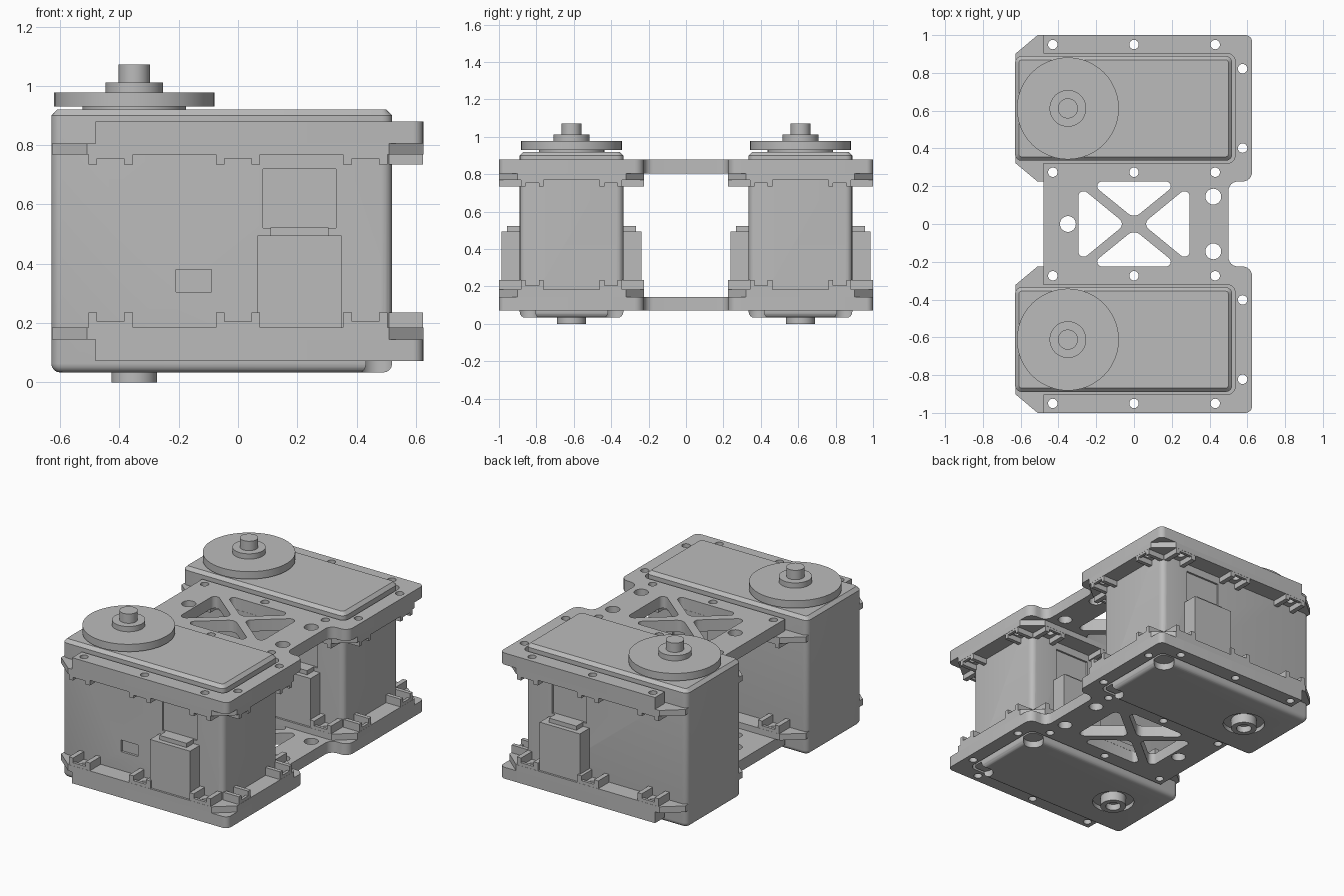
import bpy, bmesh, math
from mathutils import Vector, Matrix

old = bpy.data.objects.get("Cube")
if old:
    bpy.data.objects.remove(old)

grey = bpy.data.materials.new("plain_grey")
grey.use_nodes = True
grey.diffuse_color = (0.5, 0.5, 0.5, 1)
grey.node_tree.nodes["Principled BSDF"].inputs["Base Color"].default_value = (0.5, 0.5, 0.5, 1)

parts = []
SERVO_Y = 0.612   # distance of each servo from the middle
SHAFT_X = -0.35


def add(name, mesh):
    mesh.materials.clear()
    mesh.materials.append(grey)
    ob = bpy.data.objects.new(name, mesh)
    bpy.context.collection.objects.link(ob)
    parts.append(ob)
    return ob


def finish(name, bm):
    bmesh.ops.recalc_face_normals(bm, faces=bm.faces)
    mesh = bpy.data.meshes.new(name)
    bm.to_mesh(mesh)
    bm.free()
    return add(name, mesh)


def put_box(bm, x, y, z):
    """Box from three (low, high) ranges."""
    size = [abs(r[1] - r[0]) for r in (x, y, z)]
    mid = [sum(r) / 2 for r in (x, y, z)]
    m = Matrix.Translation(mid) @ Matrix.Diagonal((*size, 1))
    bmesh.ops.create_cube(bm, size=1, matrix=m)


def box(name, x, y, z):
    bm = bmesh.new()
    put_box(bm, x, y, z)
    return finish(name, bm)


def turned(name, x, y, profile):
    """Solid of revolution from (radius, height) points."""
    bm = bmesh.new()
    vs = [bm.verts.new((r, 0, z)) for r, z in profile]
    es = [bm.edges.new(p) for p in zip(vs, vs[1:])]
    bmesh.ops.spin(bm, geom=vs + es, cent=(0, 0, 0), axis=(0, 0, 1),
                   angle=2 * math.pi, steps=48)
    bmesh.ops.remove_doubles(bm, verts=bm.verts, dist=1e-5)
    bmesh.ops.translate(bm, verts=bm.verts, vec=(x, y, 0))
    return finish(name, bm)


def cylinder(name, x, y, r, z0, z1):
    return turned(name, x, y, [(0, z0), (r, z0), (r, z1), (0, z1)])


def circle(x, y, r, n=24):
    return [(x + r * math.cos(2 * math.pi * i / n), y + r * math.sin(2 * math.pi * i / n))
            for i in range(n)]


def rounded(points, steps=6):
    """Round each (x, y, trim) corner of a polygon."""
    out = []
    for i, (x, y, trim) in enumerate(points):
        p = Vector((x, y))
        if not trim:
            out.append(tuple(p))
            continue
        a = (Vector(points[i - 1][:2]) - p).normalized()
        b = (Vector(points[(i + 1) % len(points)][:2]) - p).normalized()
        w = math.sin(a.angle(b) / 2)
        for k in range(steps + 1):
            t = k / steps
            c = ((1 - t) ** 2, 2 * w * t * (1 - t), t * t)
            q = (c[0] * (p + a * trim) + c[1] * p + c[2] * (p + b * trim)) / sum(c)
            out.append(tuple(q))
    return out


def slab(name, loops, z0, z1):
    """Flat plate from an outline and its holes."""
    cu = bpy.data.curves.new(name, 'CURVE')
    cu.dimensions = '2D'
    cu.fill_mode = 'BOTH'
    cu.extrude = (z1 - z0) / 2
    for loop in loops:
        sp = cu.splines.new('POLY')
        sp.points.add(len(loop) - 1)
        for pt, (x, y) in zip(sp.points, loop):
            pt.co = (x, y, 0, 1)
        sp.use_cyclic_u = True
    tmp = bpy.data.objects.new(name, cu)
    bpy.context.collection.objects.link(tmp)
    dg = bpy.context.evaluated_depsgraph_get()
    mesh = bpy.data.meshes.new_from_object(tmp.evaluated_get(dg))
    bpy.data.objects.remove(tmp)
    bm = bmesh.new()
    bm.from_mesh(mesh)
    bmesh.ops.remove_doubles(bm, verts=bm.verts, dist=1e-5)
    bmesh.ops.translate(bm, verts=bm.verts, vec=(0, 0, (z0 + z1) / 2))
    return finish(name, bm)


def cut(ob, cutters):
    for c in cutters:
        mod = ob.modifiers.new("cut", 'BOOLEAN')
        mod.operation = 'DIFFERENCE'
        mod.solver = 'EXACT'
        mod.object = c
        bpy.context.view_layer.objects.active = ob
        bpy.ops.object.modifier_apply(modifier=mod.name)
        parts.remove(c)
        bpy.data.objects.remove(c)


# Screw positions around one servo, relative to its centre line
side_screws = [(x, s * 0.338) for x in (-0.43, 0, 0.43) for s in (-1, 1)]
end_screws = [(0.575, s * 0.21) for s in (-1, 1)]
screws = side_screws + end_screws


def case(name, y):
    """Servo case with rounded corners and bevelled lid and base."""
    bm = bmesh.new()
    put_box(bm, (-0.63, 0.52), (y - 0.277, y + 0.277), (0.033, 0.92))
    upright = [e for e in bm.edges if abs(e.verts[0].co.z - e.verts[1].co.z) > 0.1]
    bmesh.ops.bevel(bm, geom=upright, offset=0.035, segments=4, profile=0.5, affect='EDGES')
    for z, size, seg in ((0.92, 0.02, 1), (0.033, 0.03, 4)):
        rim = [e for e in bm.edges if all(abs(v.co.z - z) < 1e-4 for v in e.verts)]
        bmesh.ops.bevel(bm, geom=rim, offset=size, segments=seg, profile=0.5, affect='EDGES')
    ob = finish(name, bm)
    front = y - 0.277
    cutters = [box("window", (-0.21, -0.09), (front - 0.02, front + 0.015), (0.305, 0.38)),
               cylinder("boss_pocket", SHAFT_X, y, 0.125, 0, 0.06)]
    for s in (-1, 1):
        face = y + s * 0.277
        span = (face - 0.012, face + 0.012)
        cutters.append(box("panel", (0.085, 0.33), span, (0.52, 0.72)))
        cutters.append(cylinder("corner_notch", 0.475, y + s * 0.235, 0.06, 0, 0.075))
    cut(ob, cutters)


def tabs(name, y, z, height):
    """Small U-shaped screw seats on the flange."""
    bm = bmesh.new()
    end, low = z + height, z + height * 0.4
    for x, oy in side_screws:
        s = 1 if oy > 0 else -1
        rim, inner = y + s * 0.387, y + s * 0.27
        for p in (-1, 1):
            put_box(bm, (x + p * 0.045, x + p * 0.075), (inner, rim), (z, end))
        put_box(bm, (x - 0.05, x + 0.05), (rim - s * 0.018, rim), (z, low))
    for x, oy in end_screws:
        for p in (-1, 1):
            put_box(bm, (0.51, 0.624), (y + oy + p * 0.035, y + oy + p * 0.06), (z, end))
        put_box(bm, (0.606, 0.624), (y + oy - 0.04, y + oy + 0.04), (z, low))
    finish(name, bm)


# Two servos
for label, y in (("front", -SERVO_Y), ("rear", SERVO_Y)):
    case(label + "_servo_case", y)

    # Output horn, bottom boss
    turned(label + "_output_horn", SHAFT_X, y, [
        (0, 0.915), (0.175, 0.915), (0.175, 0.93), (0.27, 0.93), (0.27, 0.978), (0.097, 0.978),
        (0.097, 1.012), (0.053, 1.012), (0.053, 1.072), (0, 1.072)])
    turned(label + "_bottom_boss", SHAFT_X, y, [
        (0, 0.04), (0.045, 0.04), (0.045, 0), (0.077, 0), (0.077, 0.07), (0, 0.07)])

    # Cable sockets on both long sides
    for s, side in ((-1, "outer"), (1, "inner")):
        face = y + s * 0.27
        box(f"{label}_{side}_socket", (0.065, 0.35), (face, y + s * 0.375), (0.15, 0.495))
        box(f"{label}_{side}_socket_lip", (0.11, 0.305), (face, y + s * 0.345), (0.49, 0.522))

    # Flanges with clipped corners
    outline = [(sx * 0.627, sy * 0.29) for sx, sy in ((-1, -1), (-1, 1))]
    outline += [(-0.51, 0.388), (0.51, 0.388), (0.625, 0.29), (0.625, -0.29),
                (0.51, -0.388), (-0.51, -0.388)]
    loops = [[(px, py + y) for px, py in outline]]
    loops += [circle(sx, sy + y, 0.025) for sx, sy in screws]
    slab(label + "_lower_flange", loops, 0.145, 0.185)
    slab(label + "_upper_flange", loops, 0.768, 0.805)
    tabs(label + "_lower_tabs", y, 0.185, 0.05)
    tabs(label + "_upper_tabs", y, 0.768, -0.034)

# Outline of the bracket plates: one half, then its mirror image
half = [(0.5, 0.225, 0.05), (0.625, 0.225, 0.05), (0.625, 1, 0.035), (-0.48, 1, 0),
        (-0.48, SERVO_Y + 0.29, 0), (0.535, SERVO_Y + 0.29, 0.04),
        (0.535, SERVO_Y - 0.29, 0.04), (-0.48, SERVO_Y - 0.29, 0)]
plate = half + [(x, -y, t) for x, y, t in reversed(half)]
holes = [circle(x, y + s * SERVO_Y, 0.025) for x, y in screws for s in (-1, 1)]
holes += [circle(x, y, 0.042) for x, y in ((-0.35, 0), (0.42, 0.145), (0.42, -0.145))]
for s in (-1, 1):
    holes.append(rounded([(-0.24, s * 0.225, 0.07), (0.24, s * 0.225, 0.07), (0, s * 0.03, 0.04)]))
    holes.append(rounded([(s * 0.295, 0.205, 0.06), (s * 0.295, -0.205, 0.06), (s * 0.045, 0, 0.04)]))
slab("lower_plate", [rounded(plate)] + holes, 0.072, 0.145)
slab("upper_plate", [rounded(plate)] + holes, 0.805, 0.88)

# Smooth the round surfaces, keep edges sharp
bpy.ops.object.select_all(action='DESELECT')
for ob in parts:
    ob.select_set(True)
bpy.context.view_layer.objects.active = parts[0]
bpy.ops.object.shade_smooth_by_angle(angle=math.radians(30))
